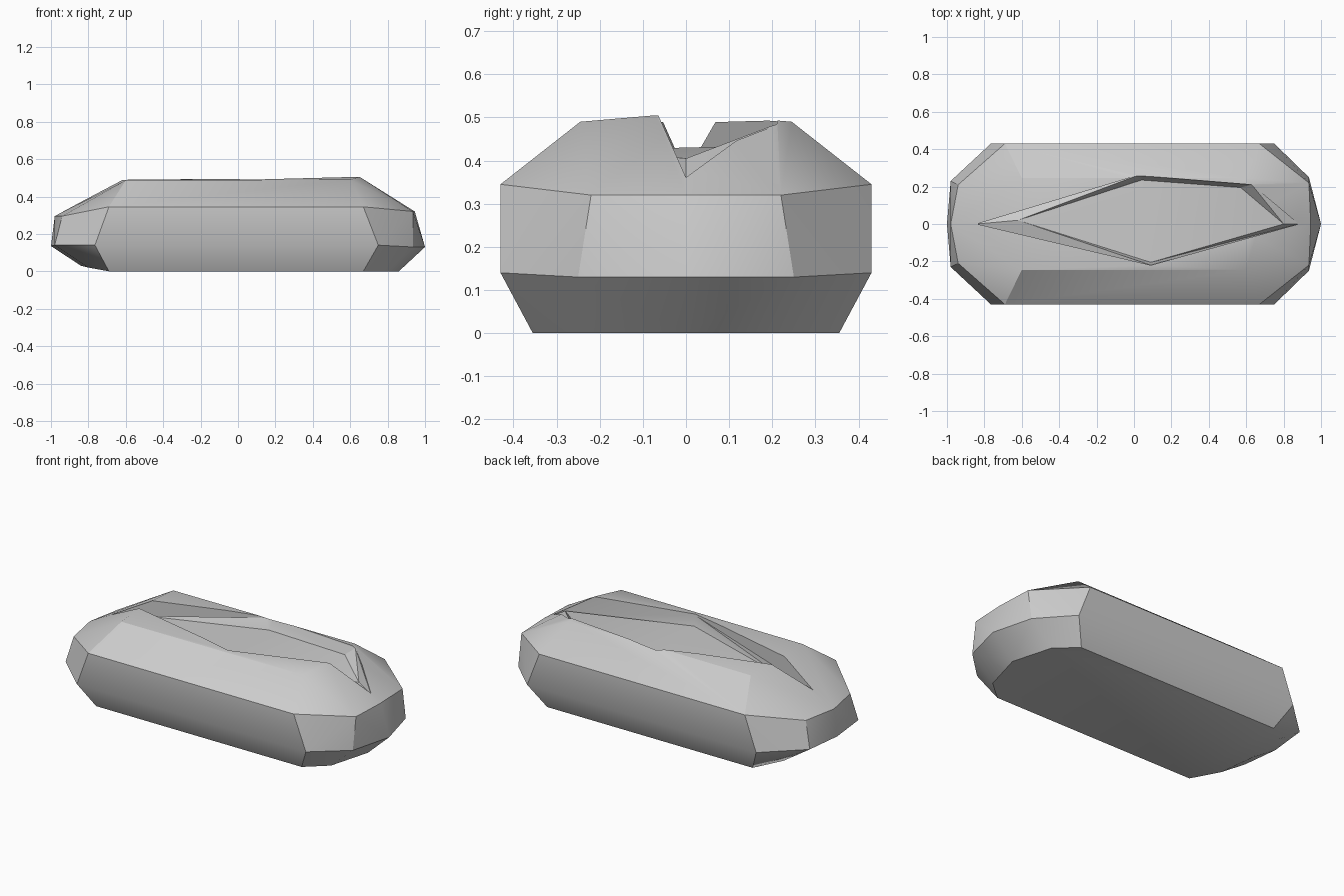
import bpy
import bmesh
import math

cube = bpy.data.objects.get("Cube")
if cube:
    bpy.data.objects.remove(cube, do_unlink=True)

# One plain grey for the whole body
grey = bpy.data.materials.new("plain_grey")
grey.use_nodes = True
colour = (0.6, 0.6, 0.6, 1)
grey.diffuse_color = colour
grey.node_tree.nodes["Principled BSDF"].inputs["Base Color"].default_value = colour


def make_object(name, bm):
    bmesh.ops.recalc_face_normals(bm, faces=bm.faces)
    mesh = bpy.data.meshes.new(name)
    bm.to_mesh(mesh)
    bm.free()
    mesh.materials.append(grey)
    obj = bpy.data.objects.new(name, mesh)
    bpy.context.collection.objects.link(obj)
    return obj


# Faceted body: half outlines at four heights, mirrored across y and hulled
layers = [
    # underside
    [(0.86, 0, 0), (0.79, 0.25, 0), (0.67, 0.355, 0),
     (-0.69, 0.355, 0), (-0.8, 0.22, 0.02), (-0.84, 0, 0.03)],
    # widest belt
    [(1, 0, 0.13), (0.935, 0.25, 0.13), (0.75, 0.43, 0.14),
     (-0.765, 0.43, 0.14), (-0.98, 0.23, 0.14), (-1, 0, 0.135)],
    # shoulder
    [(0.945, 0, 0.32), (0.935, 0.22, 0.32), (0.67, 0.43, 0.345),
     (-0.69, 0.43, 0.345), (-0.94, 0.21, 0.295), (-0.98, 0, 0.295)],
    # crown
    [(0.65, 0.07, 0.505), (0.6, 0.245, 0.49),
     (-0.6, 0.245, 0.487), (-0.62, 0, 0.49)],
]
bm = bmesh.new()
for layer in layers:
    for x, y, z in layer:
        for side in ((1, -1) if y else (1,)):
            bm.verts.new((x, y * side, z))
bmesh.ops.convex_hull(bm, input=bm.verts)
bmesh.ops.dissolve_limit(bm, angle_limit=math.radians(1), verts=bm.verts, edges=bm.edges)
body = make_object("faceted_body", bm)

# Cutter for the long diamond recess: floor, sloping walls, open top
floor = [(0.8, 0, 0.405), (0.57, 0.195, 0.435), (0.04, 0.235, 0.425),
         (-0.62, 0.02, 0.415), (0.09, -0.205, 0.425)]
rim = [(0.88, 0, 0.355), (0.63, 0.21, 0.485), (0.02, 0.26, 0.483),
       (-0.84, 0, 0.365), (0.09, -0.22, 0.483)]
lid = [(x, y, 0.7) for x, y, z in rim]
bm = bmesh.new()
rings = [[bm.verts.new(p) for p in ring] for ring in (floor, rim, lid)]
bm.faces.new(rings[0])
bm.faces.new(rings[2])
for low, high in zip(rings, rings[1:]):
    for i in range(len(low)):
        j = (i + 1) % len(low)
        bm.faces.new((low[i], low[j], high[j], high[i]))
bmesh.ops.triangulate(bm, faces=bm.faces)
cutter = make_object("recess_cutter", bm)
cutter.hide_render = True
cutter.hide_set(True)

# Cut the recess and apply it, then remove the cutter
bpy.context.view_layer.objects.active = body
body.select_set(True)
cut = body.modifiers.new("recess", "BOOLEAN")
cut.operation = "DIFFERENCE"
cut.solver = "EXACT"
cut.object = cutter
bpy.ops.object.modifier_apply(modifier=cut.name)
bpy.data.objects.remove(cutter, do_unlink=True)

bpy.ops.object.shade_smooth_by_angle(angle=math.radians(30))
